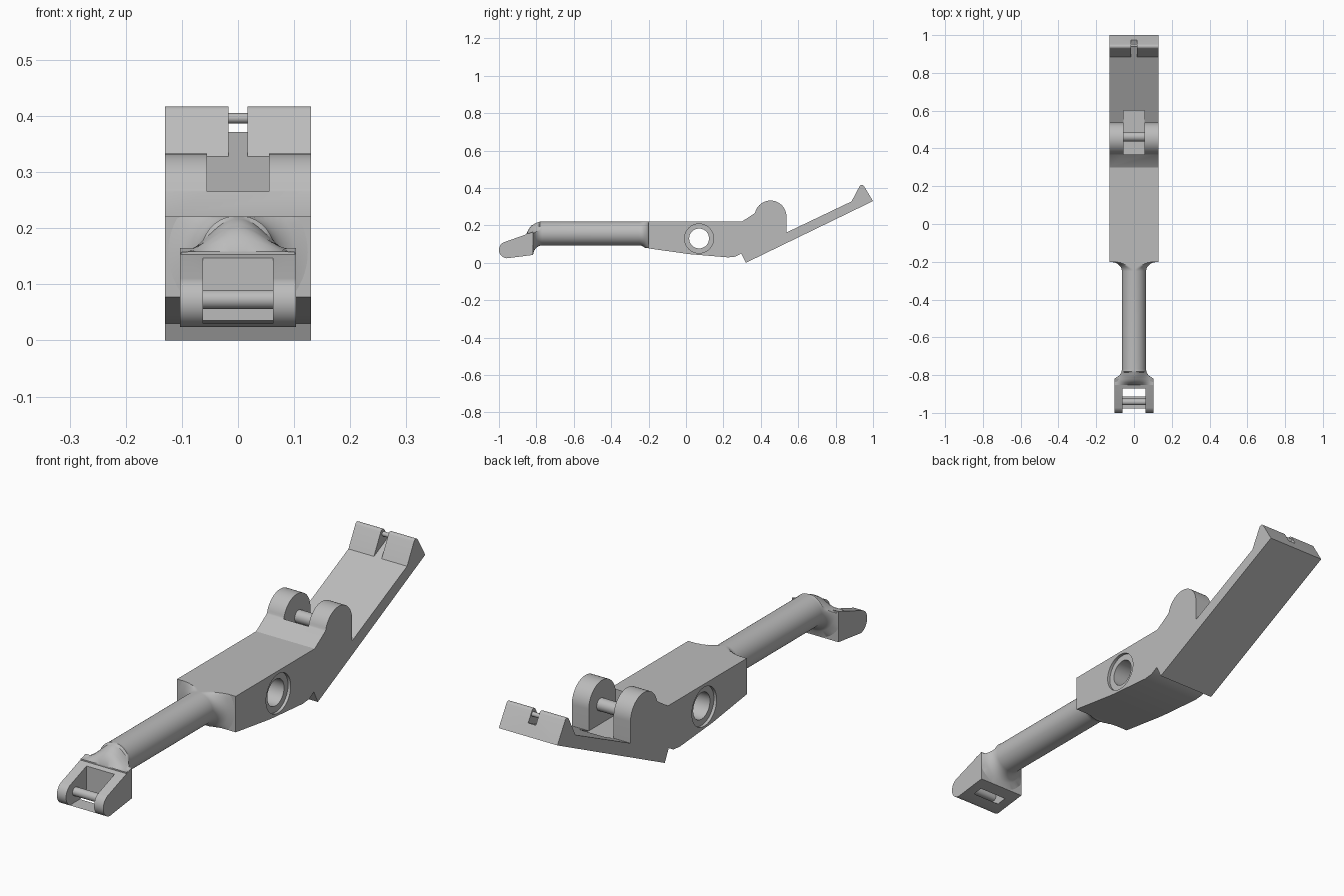
import bpy, bmesh, math
from math import cos, sin, pi, radians, sqrt

cube = bpy.data.objects.get("Cube")
if cube:
    bpy.data.objects.remove(cube, do_unlink=True)

grey = bpy.data.materials.new("plain_grey")
grey.use_nodes = True
COLOUR = (0.5, 0.5, 0.5, 1)
grey.diffuse_color = COLOUR
grey.node_tree.nodes["Principled BSDF"].inputs["Base Color"].default_value = COLOUR


def make(name, bm):
    """Turn a bmesh into a finished object."""
    bmesh.ops.recalc_face_normals(bm, faces=bm.faces)
    mesh = bpy.data.meshes.new(name)
    bm.to_mesh(mesh)
    bm.free()
    mesh.materials.append(grey)
    ob = bpy.data.objects.new(name, mesh)
    bpy.context.collection.objects.link(ob)
    return ob


def skin(name, rings):
    """Bridge closed rings of equal length and cap both ends."""
    bm = bmesh.new()
    loops = [[bm.verts.new(p) for p in ring] for ring in rings]
    n = len(loops[0])
    for a, b in zip(loops, loops[1:]):
        for i in range(n):
            j = (i + 1) % n
            bm.faces.new((a[i], a[j], b[j], b[i]))
    bm.faces.new(loops[0])
    bm.faces.new(loops[-1][::-1])
    return make(name, bm)


def prism(name, profile, x0, x1):
    """Extrude a (y, z) profile across the width."""
    return skin(name, [[(x, y, z) for y, z in profile] for x in (x0, x1)])


def arc(cy, cz, r, start, end, steps=20):
    angles = [radians(start + (end - start) * i / steps) for i in range(steps + 1)]
    return [(cy + r * cos(a), cz + r * sin(a)) for a in angles]


def rod(name, y, z, r, half):
    return prism(name, arc(y, z, r, 0, 354.375, 63), -half, half)


def box(y0, y1, z0, z1, half):
    return prism("cutter", [(y0, z0), (y1, z0), (y1, z1), (y0, z1)], -half, half)


def cut(ob, cutter):
    mod = ob.modifiers.new("cut", "BOOLEAN")
    mod.operation, mod.solver, mod.object = "DIFFERENCE", "EXACT", cutter
    select(ob)
    bpy.ops.object.modifier_apply(modifier=mod.name)
    bpy.data.objects.remove(cutter, do_unlink=True)


def select(ob):
    bpy.ops.object.select_all(action="DESELECT")
    ob.select_set(True)
    bpy.context.view_layer.objects.active = ob


# Main body with rounded lugs and the raised rear arm
HALF = 0.13
profile = [(-0.2, 0.221), (0.3, 0.221), (0.367, 0.265)]
profile += arc(0.452, 0.248, 0.085, 165, 0, 32)
profile += [(0.537, 0.162), (0.885, 0.328)]
profile += arc(0.94, 0.404, 0.013, 150, 30, 8)
profile += [(1, 0.33), (0.32, 0), (0.295, 0.05), (0.265, 0.033),
            (0.225, 0.029), (0.02, 0.046), (-0.2, 0.077)]
body = prism("body", profile, -HALF, HALF)

# Slot between the lugs, and the narrow slot at the arm tip
cut(body, box(0.367, 0.6, 0.162, 0.4, 0.055))
tip_slot = [(0.86, 0.316), (1.05, 0.407), (1.05, 0.5), (0.86, 0.5)]
cut(body, prism("cutter", tip_slot, -0.017, 0.017))

# Pivot hole with a shallow counterbore on each side
cut(body, rod("cutter", 0.07, 0.13, 0.053, 0.2))
for side in (-1, 1):
    bore = arc(0.07, 0.13, 0.078, 0, 354.375, 63)
    cut(body, prism("cutter", bore, side * (HALF - 0.012), side * 0.2))

# Forked head with a pin slot
profile = arc(-0.955, 0.069, 0.045, 115, 265, 28)
profile += [(-0.818, 0.042), (-0.818, 0.165)]
head = prism("fork_head", profile, -0.103, 0.103)
cut(head, box(-1.05, -0.87, 0.03, 0.3, 0.062))

# Round shaft flaring into the head and the body
R, ZC = 0.064, 0.157


def flare(t, size):
    return R + size * (1 - sqrt(1 - t * t))


def ring(y, r, width, low, crest):
    """Section clipped by the part it joins, with a bell-shaped top limit."""
    points = []
    for i in range(64):
        a = 2 * pi * i / 64
        x = max(-width, min(width, r * cos(a)))
        bell = 0.5 + 0.5 * cos(pi * min(1, abs(x) / 0.103))
        top = 0.221 if crest is None else 0.158 + (crest - 0.158) * bell
        points.append((x, y, max(low, min(top, ZC + r * sin(a)))))
    return points


rings = [ring(y, 0.16, 0.102, 0.044, crest)
         for y, crest in ((-0.852, 0.159), (-0.84, 0.182), (-0.828, 0.198))]
for i in range(9):
    t = 1 - i / 8
    crest = 0.221 - 0.018 * t ** 2 if t > 0.3 else None
    rings.append(ring(-0.768 - 0.05 * t, flare(t, 0.055), 0.102, 0.044, crest))
for i in range(11):
    t = i / 10
    rings.append(ring(-0.25 + 0.051 * t, flare(t, 0.066), HALF, 0.078, None))
shaft = skin("shaft", rings)

# Cross pins
pins = [rod("fork_pin", -0.942, 0.073, 0.017, 0.07),
        rod("lug_pin", 0.462, 0.24, 0.025, 0.065),
        rod("tip_pin", 0.945, 0.396, 0.009, 0.025)]

for ob in [body, head, shaft] + pins:
    select(ob)
    bpy.ops.object.shade_smooth_by_angle(angle=radians(30))
